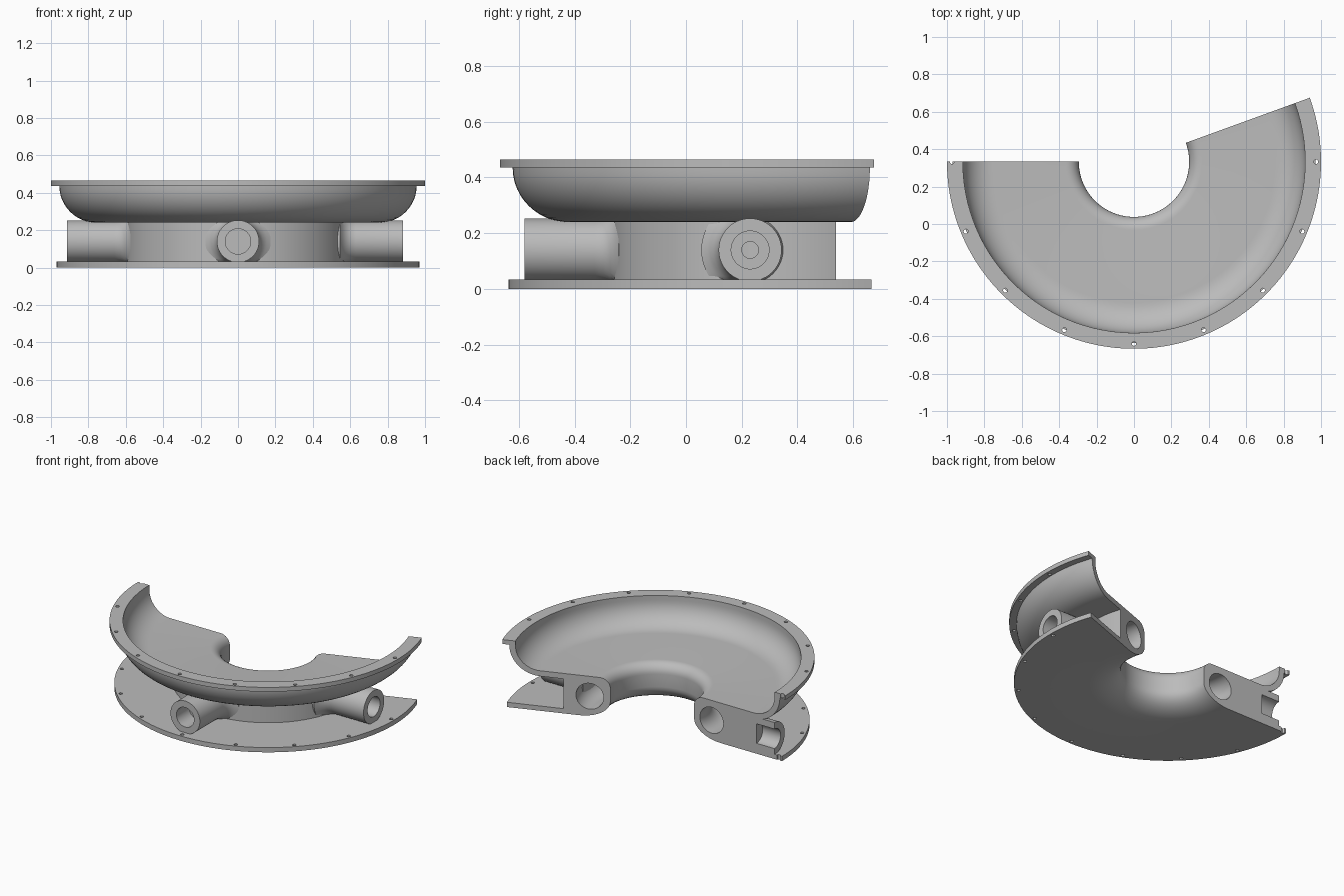
import bpy, bmesh, math
from mathutils import Matrix, Vector

if "Cube" in bpy.data.objects:
    bpy.data.objects.remove(bpy.data.objects["Cube"], do_unlink=True)

AXIS_Y = 0.333          # the ring turns around x = 0, y = AXIS_Y
START, SWEEP = 180, 200  # sector in degrees

metal = bpy.data.materials.new("plain_grey")
metal.use_nodes = True
grey = (0.5, 0.5, 0.5, 1)
metal.diffuse_color = grey
metal.node_tree.nodes["Principled BSDF"].inputs["Base Color"].default_value = grey


def make_object(name, bm):
    bmesh.ops.recalc_face_normals(bm, faces=bm.faces)
    mesh = bpy.data.meshes.new(name)
    bm.to_mesh(mesh)
    bm.free()
    obj = bpy.data.objects.new(name, mesh)
    obj.location.y = AXIS_Y
    mesh.materials.append(metal)
    bpy.context.collection.objects.link(obj)
    return obj


def arc(cr, cz, rr, rz, a0, a1, n):
    """Points of an elliptical arc in the (radius, height) plane."""
    angles = [math.radians(a0 + (a1 - a0) * i / n) for i in range(n + 1)]
    return [(cr + rr * math.cos(a), cz + rz * math.sin(a)) for a in angles]


def sector(name, profile, start, sweep, steps):
    """Turn a closed profile around the vertical axis and cap both ends."""
    bm = bmesh.new()
    rings = []
    for i in range(steps + 1):
        a = math.radians(start + sweep * i / steps)
        rings.append([bm.verts.new((r * math.cos(a), r * math.sin(a), z)) for r, z in profile])
    n = len(profile)
    for a, b in zip(rings, rings[1:]):
        for j in range(n):
            k = (j + 1) % n
            bm.faces.new((a[j], a[k], b[k], b[j]))
    bm.faces.new(rings[0])
    bm.faces.new(rings[-1][::-1])
    return make_object(name, bm)


def cut(obj, cutter):
    mod = obj.modifiers.new("cut", "BOOLEAN")
    mod.operation = "DIFFERENCE"
    mod.solver = "EXACT"
    mod.object = cutter
    cutter.hide_render = True
    bpy.context.view_layer.objects.active = obj
    bpy.ops.object.modifier_apply(modifier=mod.name)
    bpy.data.objects.remove(cutter, do_unlink=True)


def smooth(obj):
    bpy.ops.object.select_all(action="DESELECT")
    obj.select_set(True)
    bpy.context.view_layer.objects.active = obj
    bpy.ops.object.shade_smooth_by_angle(angle=math.radians(30))


# Body: base plate, hub, bowl and rim in one turned section
profile = [(0.97, 0), (0.97, 0.033), (0.6, 0.033), (0.6, 0.24)]
profile += arc(0.755, 0.435, 0.2, 0.195, -90, 0, 12)          # bowl outside
profile += [(1.0, 0.435), (1.0, 0.465), (0.915, 0.465)]       # rim
profile += arc(0.755, 0.435, 0.16, 0.157, 0, -90, 12)         # bowl inside
profile += arc(0.365, 0.208, 0.07, 0.07, 90, 180, 8)          # rounded lip of the bore
profile += arc(0.5, 0.12, 0.205, 0.12, 180, 270, 10)          # flared foot of the bore
body = sector("bowl_hub_and_base", profile, START, SWEEP, 100)

# Ring channel running through the hub
channel = sector("channel_cutter", arc(0.43, 0.14, 0.09, 0.09, 0, 350, 35),
                 START - 9, SWEEP + 18, 109)
cut(body, channel)

# Bolt holes in the rim and the base plate
bm = bmesh.new()
for radius, height in ((0.973, 0.45), (0.945, 0.016)):
    for i in range(9):
        a = math.radians(START + 22.5 * i)
        place = Matrix.Translation((radius * math.cos(a), radius * math.sin(a), height))
        bmesh.ops.create_cone(bm, cap_ends=True, segments=12, radius1=0.012,
                              radius2=0.012, depth=0.08, matrix=place)
cut(body, make_object("bolt_hole_cutter", bm))
smooth(body)


def pipe(name, direction, shift=0.0, offset=0.0, drilled=False, halved=False):
    """Stub pipe with a blind bore and a flared root, pointing out of the hub."""
    outline = [(0.54, 0), (0.54, 0.175), (0.575, 0.175), (0.587, 0.153), (0.605, 0.133),
               (0.63, 0.118), (0.66, 0.113), (0.913, 0.113), (0.913, 0.068), (0.775, 0.068)]
    if drilled:
        outline += [(0.775, 0.03), (0.62, 0.03), (0.62, 0)]
    else:
        outline += [(0.775, 0)]
    bm = bmesh.new()
    verts = [bm.verts.new((x + shift, 0, r)) for x, r in outline]
    edges = [bm.edges.new(pair) for pair in zip(verts, verts[1:])]
    bmesh.ops.spin(bm, geom=verts + edges, cent=(0, 0, 0), axis=(1, 0, 0),
                   angle=math.tau, steps=48, use_merge=True)
    bmesh.ops.remove_doubles(bm, verts=bm.verts, dist=0.0001)
    for v in bm.verts:                       # keep the flare between the plates
        v.co.z = max(-0.113, min(0.113, v.co.z))
    turn = Matrix.Rotation(math.radians(direction), 4, "Z")
    bm.transform(Matrix.Translation((0, offset, 0.14)) @ turn)
    if halved:
        cutting = bmesh.ops.bisect_plane(bm, geom=bm.verts[:] + bm.edges[:] + bm.faces[:],
                                         plane_co=(0, 0, 0), plane_no=Vector((0, 1, 0)),
                                         clear_outer=True)
        rim = [e for e in cutting["geom_cut"] if isinstance(e, bmesh.types.BMEdge)]
        bmesh.ops.holes_fill(bm, edges=rim)
    smooth(make_object(name, bm))


# Stub pipes
pipe("front_pipe", 270)
pipe("left_pipe", 0, shift=-0.03, offset=-0.103, drilled=True)
pipe("right_half_pipe", 180, halved=True)
